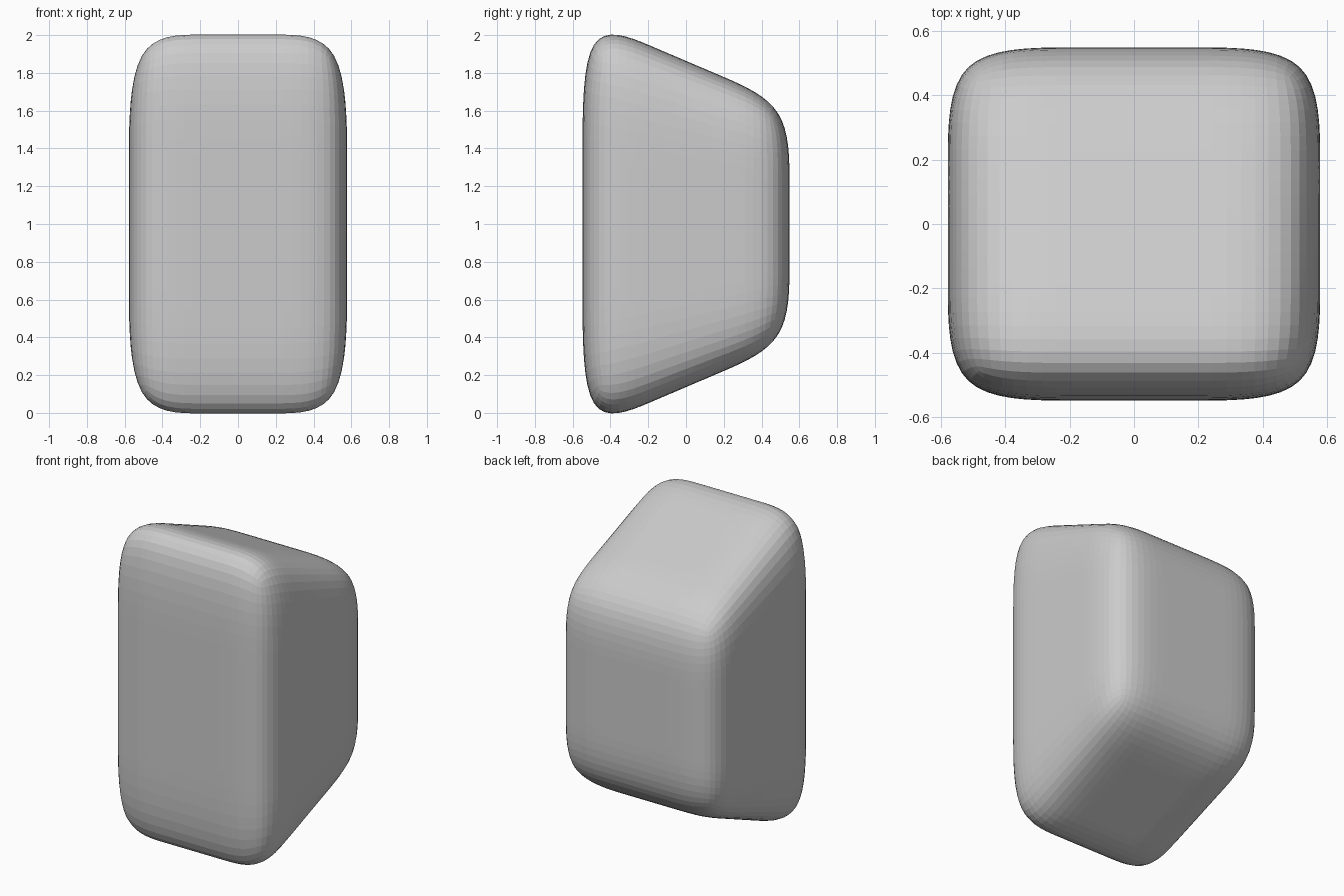
import bpy, bmesh

if "Cube" in bpy.data.objects:
    bpy.data.objects.remove(bpy.data.objects["Cube"])

HALF_X, HALF_Y = 0.578, 0.548
FRONT_H, BACK_H = 1.097, 0.63   # half heights of the control wedge

# Tapered block: tall front face, shorter back face
bm = bmesh.new()
bmesh.ops.create_cube(bm, size=2)
bmesh.ops.subdivide_edges(bm, edges=bm.edges[:], cuts=2, use_grid_fill=True)
for v in bm.verts:
    t = (v.co.y + 1) / 2
    v.co.x *= HALF_X
    v.co.y *= HALF_Y
    v.co.z = 1 + v.co.z * (FRONT_H + (BACK_H - FRONT_H) * t)
bmesh.ops.recalc_face_normals(bm, faces=bm.faces[:])
mesh = bpy.data.meshes.new("rounded_block")
bm.to_mesh(mesh)
bm.free()
block = bpy.data.objects.new("rounded_block", mesh)
bpy.context.collection.objects.link(block)

# Rounded edges, left with flat facets
sub = block.modifiers.new("rounding", 'SUBSURF')
sub.levels = sub.render_levels = 3
